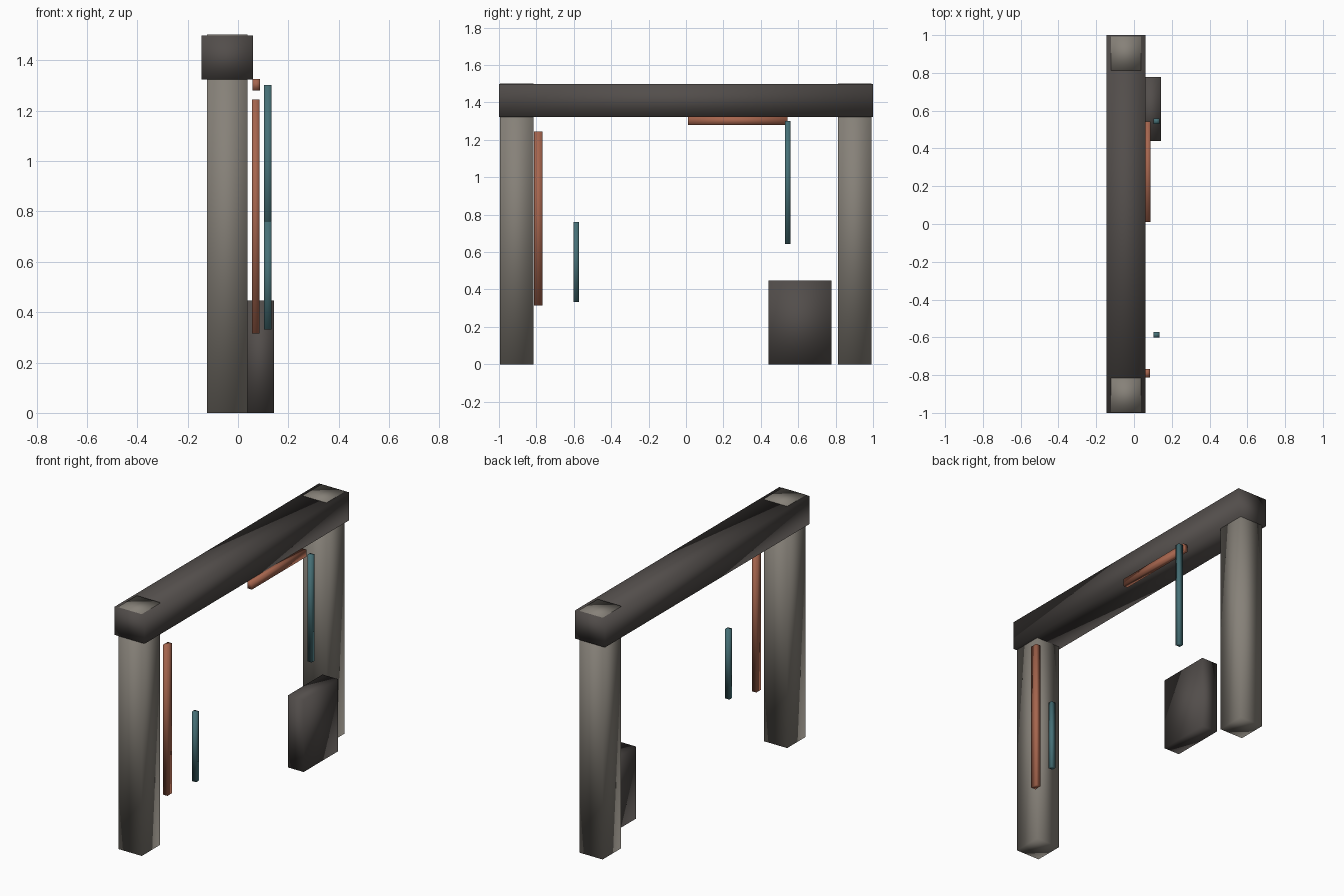
import bpy

if "Cube" in bpy.data.objects:
    bpy.data.objects.remove(bpy.data.objects["Cube"])


def material(name, rgb):
    m = bpy.data.materials.new(name)
    m.diffuse_color = (*rgb, 1)
    m.use_nodes = True
    m.node_tree.nodes["Principled BSDF"].inputs["Base Color"].default_value = m.diffuse_color
    return m


STONE = material("stone_grey", (0.24, 0.22, 0.19))
DARK = material("dark_grey", (0.085, 0.075, 0.07))
RUST = material("rust_orange", (0.38, 0.13, 0.075))
TEAL = material("teal", (0.06, 0.16, 0.18))


def box(name, x, y, z, mat):
    """Smooth-shaded box spanning the given (min, max) ranges."""
    bpy.ops.mesh.primitive_cube_add(size=1, location=[sum(r) / 2 for r in (x, y, z)])
    ob = bpy.context.object
    ob.name = name
    ob.scale = [r[1] - r[0] for r in (x, y, z)]
    bpy.ops.object.transform_apply(location=False, rotation=False, scale=True)
    ob.data.materials.append(mat)
    bpy.ops.object.shade_smooth()
    return ob


# Posts, running up through the beam
box("front_post", (-0.123, 0.037), (-0.995, -0.815), (0, 1.502), STONE)
box("back_post", (-0.123, 0.037), (0.812, 0.992), (0, 1.502), STONE)

# Lintel beam
box("top_beam", (-0.145, 0.06), (-1, 1), (1.323, 1.498), DARK)

# Block standing beside the back post
box("base_block", (0.035, 0.142), (0.44, 0.777), (0, 0.447), DARK)

# Orange trim strips
box("side_strip", (0.055, 0.085), (-0.812, -0.767), (0.315, 1.244), RUST)
box("beam_strip", (0.058, 0.088), (0.01, 0.543), (1.28, 1.325), RUST)

# Teal hanging strips
box("short_strip", (0.104, 0.134), (-0.601, -0.573), (0.332, 0.762), TEAL)
box("long_strip", (0.104, 0.134), (0.53, 0.558), (0.642, 1.302), TEAL)
